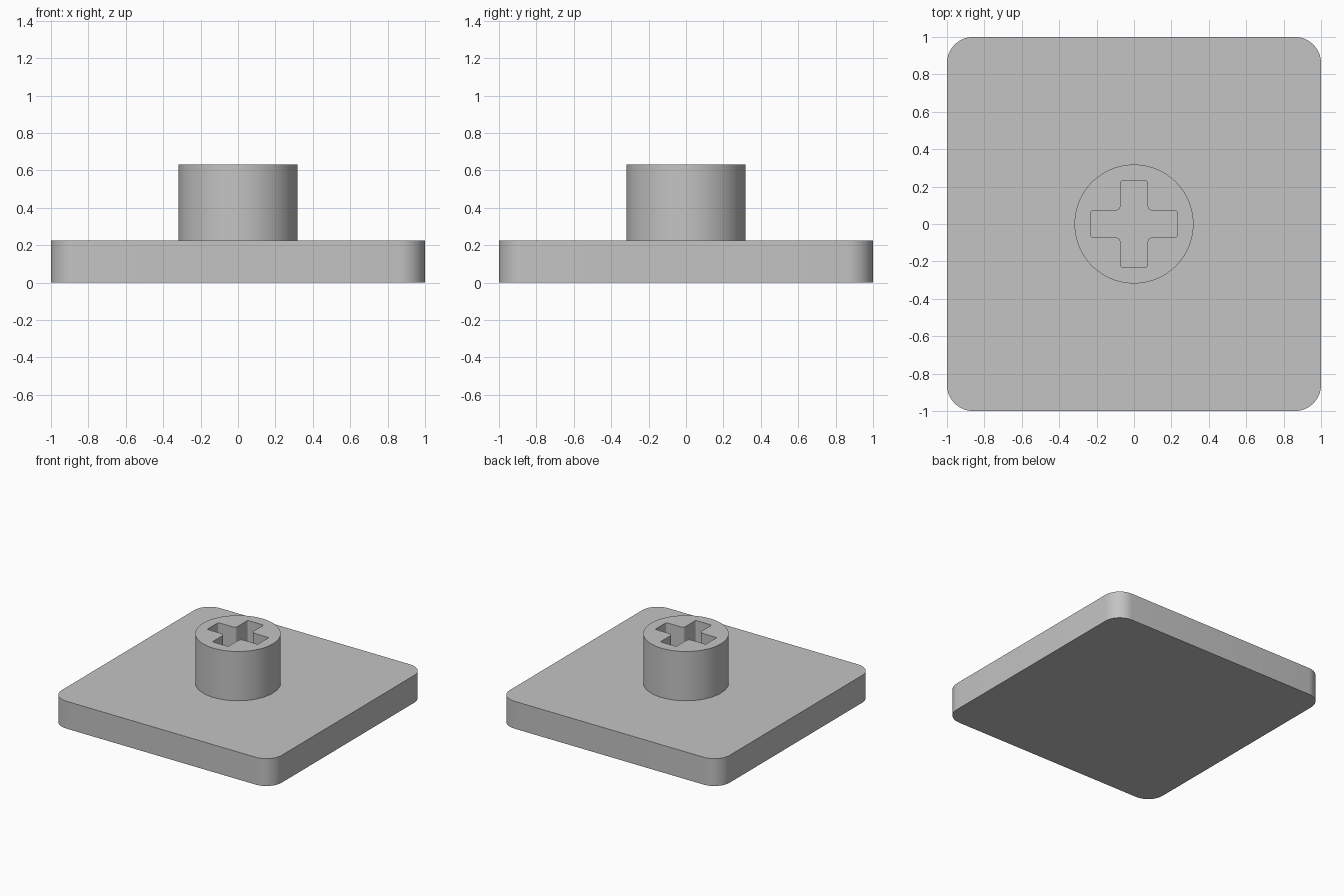
import bpy
import bmesh
import math
from mathutils import Vector

cube = bpy.data.objects.get("Cube")
if cube:
    bpy.data.objects.remove(cube, do_unlink=True)

grey = bpy.data.materials.new("mid grey")
grey.use_nodes = True
colour = (0.55, 0.55, 0.55, 1)
grey.diffuse_color = colour
grey.node_tree.nodes["Principled BSDF"].inputs["Base Color"].default_value = colour


def filleted(corners, radii, steps):
    """Round every right-angled corner of a closed outline."""
    pts = []
    for i, (p, r) in enumerate(zip(corners, radii)):
        u = (corners[i - 1] - p).normalized()
        v = (corners[(i + 1) % len(corners)] - p).normalized()
        centre = p + r * (u + v)
        for k in range(steps + 1):
            t = math.pi / 2 * k / steps
            pts.append(centre - r * (v * math.cos(t) + u * math.sin(t)))
    return pts


def quarter_turns(points):
    """Repeat a list of points around all four quadrants."""
    turns = [(1, 0), (0, 1), (-1, 0), (0, -1)]
    return [Vector((x * c - y * s, x * s + y * c)) for c, s in turns for x, y in points]


def extruded(name, outlines, bottom, top):
    """Fill the outlines (outer, then holes) and extrude them upward."""
    bm = bmesh.new()
    edges = []
    for outline in outlines:
        verts = [bm.verts.new((p.x, p.y, bottom)) for p in outline]
        edges += [bm.edges.new((verts[i - 1], verts[i])) for i in range(len(verts))]
    if len(outlines) == 1:
        bm.faces.new(verts)
    else:
        bmesh.ops.triangle_fill(bm, edges=edges, use_beauty=True)
    result = bmesh.ops.extrude_face_region(bm, geom=bm.faces[:], use_keep_orig=True)
    raised = [g for g in result["geom"] if isinstance(g, bmesh.types.BMVert)]
    bmesh.ops.translate(bm, verts=raised, vec=(0, 0, top - bottom))
    bmesh.ops.recalc_face_normals(bm, faces=bm.faces[:])
    mesh = bpy.data.meshes.new(name)
    bm.to_mesh(mesh)
    bm.free()
    mesh.materials.append(grey)
    obj = bpy.data.objects.new(name, mesh)
    bpy.context.collection.objects.link(obj)
    bpy.ops.object.select_all(action="DESELECT")
    obj.select_set(True)
    bpy.context.view_layer.objects.active = obj
    bpy.ops.object.shade_smooth_by_angle(angle=math.radians(30))
    return obj


# Square base plate with rounded corners
plate = filleted(quarter_turns([(1, 1)]), [0.14] * 4, 12)
extruded("base_plate", [plate], 0, 0.225)

# Round stem with a cross-shaped socket reaching down to the plate
arm, half = 0.23, 0.072
circle = [Vector((math.cos(a), math.sin(a))) * 0.318
          for a in (math.tau * i / 96 for i in range(96))]
cross = filleted(quarter_turns([(arm, -half), (arm, half), (half, half)]),
                 [0.01, 0.01, 0.027] * 4, 6)
extruded("socket_stem", [circle, cross], 0.2, 0.63)
